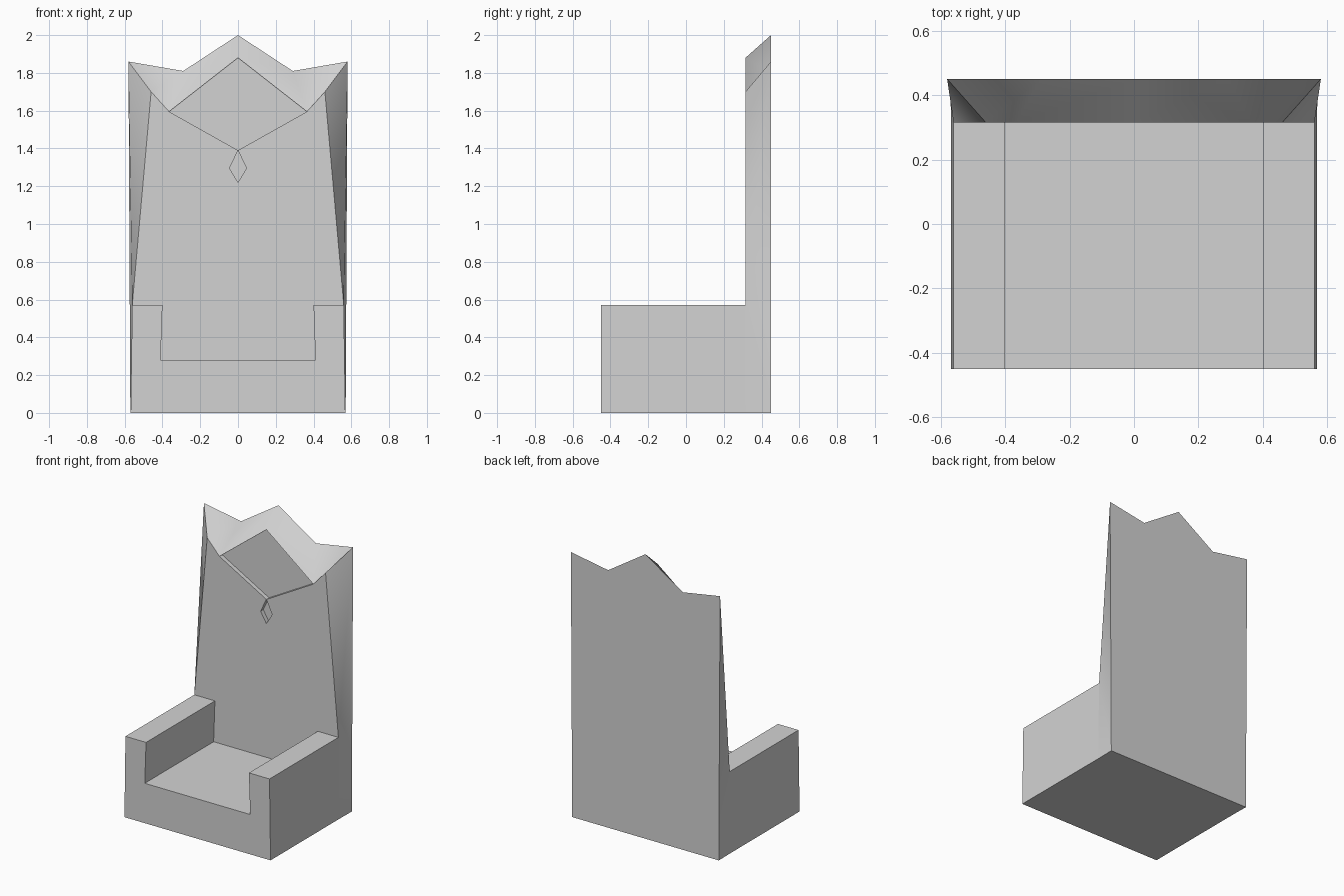
import bpy, bmesh

cube = bpy.data.objects.get("Cube")
if cube:
    bpy.data.objects.remove(cube, do_unlink=True)

stone = bpy.data.materials.new("plain_grey")
stone.use_nodes = True
GREY = (0.65, 0.65, 0.65, 1)
stone.diffuse_color = GREY
stone.node_tree.nodes["Principled BSDF"].inputs["Base Color"].default_value = GREY

FRONT, SEAM, BACK, PANEL = -0.45, 0.315, 0.45, 0.345


class Shell:
    """Collects faces that share corners; faces of one group shade smoothly together."""

    def __init__(self):
        self.bm = bmesh.new()
        self.corners = {}
        self.groups = {}

    def corner(self, p):
        key = tuple(round(c, 4) for c in p)
        if key not in self.corners:
            self.corners[key] = self.bm.verts.new(key)
        return self.corners[key]

    def face(self, points, group):
        f = self.bm.faces.new([self.corner(p) for p in points])
        f.smooth = True
        self.groups[f] = group

    def mirrored(self, points, group):
        self.face(points, group + "_left")
        self.face([(-x, y, z) for x, y, z in reversed(points)], group + "_right")

    def finish(self, name):
        bm = self.bm
        for e in bm.edges:
            e.smooth = len({self.groups[f] for f in e.link_faces}) == 1
        bmesh.ops.recalc_face_normals(bm, faces=bm.faces[:])
        ngons = [f for f in bm.faces if len(f.verts) > 4]
        bmesh.ops.triangulate(bm, faces=ngons)
        mesh = bpy.data.meshes.new(name)
        bm.to_mesh(mesh)
        bm.free()
        mesh.materials.append(stone)
        obj = bpy.data.objects.new(name, mesh)
        bpy.context.collection.objects.link(obj)


def at(y, outline):
    return [(x, y, z) for x, z in outline]


def flip(outline):
    return [(-x, z) for x, z in reversed(outline)]


# Seat block with two armrests: a U outline run from front to backrest
half = [(0.568, 0), (0.56, 0.57), (0.4, 0.57), (0.41, 0.28)]
u_shape = half + flip(half)
seat = Shell()
seat.face(at(FRONT, u_shape), "front")
for i, a in enumerate(u_shape):
    b = u_shape[(i + 1) % len(u_shape)]
    seat.face([(*a[:1], FRONT, a[1]), (*b[:1], FRONT, b[1]),
               (*b[:1], SEAM, b[1]), (*a[:1], SEAM, a[1])], f"side{i}")
seat.finish("seat_and_armrests")

# Backrest outlines, left half
foot, shoulder = (0.568, 0), (0.56, 0.57)
rear_foot = (0.57, 0)
rear_crown = [(0.58, 1.86), (0.29, 1.81), (0, 2.0)]
front_crown = [(0.46, 1.70), (0.365, 1.595), (0, 1.88)]
top_panel = [(0, 1.88), (0.365, 1.595), (0, 1.39), (-0.365, 1.595)]
small_panel = [(0, 1.39), (0.045, 1.295), (0, 1.22), (-0.045, 1.295)]

back = Shell()
# Front surface, leaving the two diamonds open
front_half = [(0, 0.28), (0.41, 0.28), (0.4, 0.57), shoulder, front_crown[0],
              front_crown[1], (0, 1.39), (0.045, 1.295), (0, 1.22)]
points = at(SEAM, front_half)
back.face(points, "front")
back.face([(-x, y, z) for x, y, z in reversed(points)], "front")

# Rear surface and underside
rear_half = [rear_foot] + rear_crown
back.face(at(BACK, rear_half + flip(rear_half[:-1])), "rear")
back.face(at(SEAM, [foot, (-foot[0], 0)]) + at(BACK, [(-rear_foot[0], 0), rear_foot]), "under")

# Tapering sides
for rear, front in (([rear_foot], [foot, shoulder]),
                    ([rear_foot, rear_crown[0]], [shoulder]),
                    ([rear_crown[0]], [front_crown[0], shoulder])):
    back.mirrored(at(BACK, rear) + at(SEAM, front), "side")

# Sloping crown
for i in range(2):
    strip = at(BACK, rear_crown[i:i + 2]) + at(SEAM, front_crown[i:i + 2][::-1])
    back.face(strip, "crown")
    back.face([(-x, y, z) for x, y, z in reversed(strip)], "crown")

# Sunken diamonds
for name, outline in (("large", top_panel), ("small", small_panel)):
    back.face(at(PANEL, outline), name)
    for i, a in enumerate(outline):
        b = outline[(i + 1) % 4]
        back.face(at(SEAM, [a, b]) + at(PANEL, [b, a]), f"{name}_wall{i}")
back.finish("backrest")
